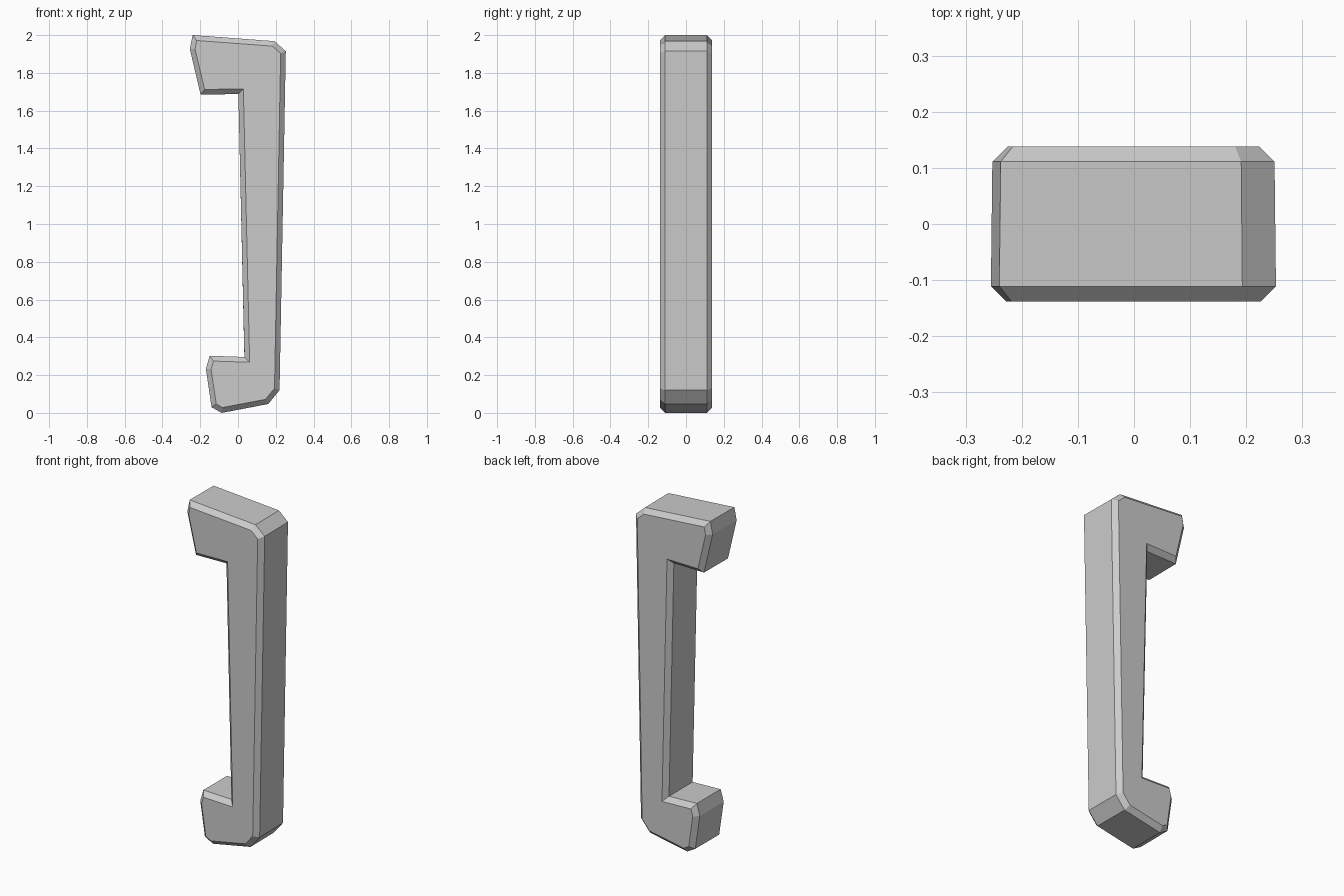
import bpy
import bmesh
from mathutils import Vector

cube = bpy.data.objects.get("Cube")
if cube:
    bpy.data.objects.remove(cube, do_unlink=True)

BEVEL = 0.027    # chamfer width and depth
HALF_Y = 0.138   # half thickness

# Side profile of the handle (x, z), clockwise from the top left
profile = [Vector(p) for p in (
    (-0.24, 2.0), (0.193, 1.968), (0.253, 1.915), (0.22, 0.12), (0.16, 0.047),
    (-0.087, 0.0), (-0.14, 0.03), (-0.17, 0.233), (-0.15, 0.302),
    (0.034, 0.296), (0.002, 1.688), (-0.198, 1.685), (-0.255, 1.926))]


def inset(points, width):
    """Offset a clockwise outline inwards with mitred corners."""
    result = []
    for i, p in enumerate(points):
        before = (p - points[i - 1]).normalized()
        after = (points[(i + 1) % len(points)] - p).normalized()
        n1 = Vector((before.y, -before.x))
        n2 = Vector((after.y, -after.x))
        result.append(p + (n1 + n2) * width / (1 + n1.dot(n2)))
    return result


def make_material(name, value):
    mat = bpy.data.materials.new(name)
    mat.use_nodes = True
    color = (value, value, value, 1)
    mat.diffuse_color = color
    mat.node_tree.nodes["Principled BSDF"].inputs["Base Color"].default_value = color
    return mat


# Chamfered handle: four outline rings joined front to back
bm = bmesh.new()
inner = inset(profile, BEVEL)
layers = ((inner, -HALF_Y, 1), (profile, BEVEL - HALF_Y, 1),
          (profile, HALF_Y - BEVEL, 0.99), (inner, HALF_Y, 0.99))
rings = [[bm.verts.new((p.x * s, y, p.y)) for p in outline]
         for outline, y, s in layers]
for a, b in zip(rings, rings[1:]):
    for i in range(len(a)):
        j = (i + 1) % len(a)
        bm.faces.new((a[i], a[j], b[j], b[i]))
bm.faces.new(rings[0])
bm.faces.new(rings[-1])
bmesh.ops.recalc_face_normals(bm, faces=bm.faces)

mesh = bpy.data.meshes.new("handle")
bm.to_mesh(mesh)
bm.free()
mesh.materials.append(make_material("plain grey", 0.6))
handle = bpy.data.objects.new("handle", mesh)
bpy.context.collection.objects.link(handle)
